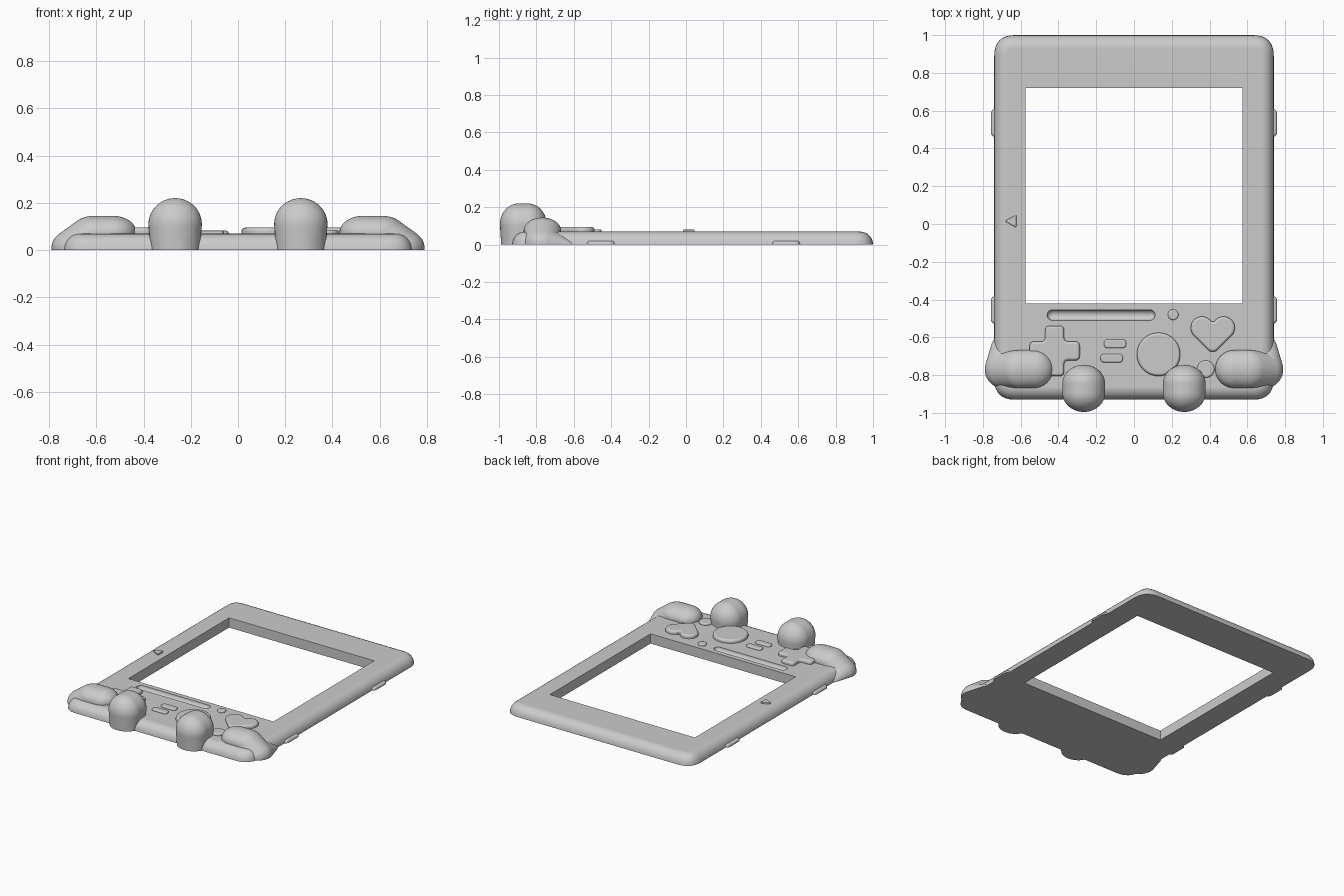
import bpy, bmesh
from math import sin, cos, pi, radians
from mathutils import Vector, Matrix

if "Cube" in bpy.data.objects:
    bpy.data.objects.remove(bpy.data.objects["Cube"], do_unlink=True)

grey = bpy.data.materials.new("plain grey")
grey.use_nodes = True
grey.diffuse_color = (0.6, 0.6, 0.6, 1)
grey.node_tree.nodes["Principled BSDF"].inputs["Base Color"].default_value = grey.diffuse_color


def finish(name, bm):
    bmesh.ops.recalc_face_normals(bm, faces=bm.faces)
    mesh = bpy.data.meshes.new(name)
    bm.to_mesh(mesh)
    bm.free()
    mesh.materials.append(grey)
    ob = bpy.data.objects.new(name, mesh)
    bpy.context.collection.objects.link(ob)
    return ob


def smooth(ob):
    bpy.ops.object.select_all(action='DESELECT')
    ob.select_set(True)
    bpy.context.view_layer.objects.active = ob
    bpy.ops.object.shade_smooth_by_angle(angle=radians(35))


# Outlines, all counter-clockwise
def arc(cx, cy, r, a0, a1, n):
    return [Vector((cx + r * cos(radians(a0 + (a1 - a0) * i / n)),
                    cy + r * sin(radians(a0 + (a1 - a0) * i / n)))) for i in range(n + 1)]


def circle(cx, cy, r):
    return arc(cx, cy, r, 0, 360, 40)[:-1]


def fillet(corners, r, n=8):
    pts = [Vector(c) for c in corners]
    out = []
    for i, p in enumerate(pts):
        a = p + (pts[i - 1] - p).normalized() * r
        b = p + (pts[(i + 1) % len(pts)] - p).normalized() * r
        for k in range(n + 1):
            t = k / n
            out.append(a * (1 - t) ** 2 + p * 2 * t * (1 - t) + b * t * t)
    return out


def rect(cx, cy, hx, hy, r):
    return fillet([(cx - hx, cy - hy), (cx + hx, cy - hy),
                   (cx + hx, cy + hy), (cx - hx, cy + hy)], r)


def inset(pts, d):
    out = []
    for i, p in enumerate(pts):
        e1 = (p - pts[i - 1]).normalized()
        e2 = (pts[(i + 1) % len(pts)] - p).normalized()
        n1, n2 = Vector((-e1.y, e1.x)), Vector((-e2.y, e2.x))
        out.append(p + (n1 + n2) * (d / (1 + n1.dot(n2))))
    return out


def pad(name, outline, z0, z1, r, steps=6):
    """Extruded outline with a rounded top edge."""
    layers = [(0, z0)] if z1 - r > z0 + 1e-4 else []
    for i in range(steps + 1):
        a = pi / 2 * i / steps
        layers.append((r * (1 - cos(a)), z1 - r + r * sin(a)))
    bm = bmesh.new()
    rings = [[bm.verts.new((p.x, p.y, z)) for p in inset(outline, d)] for d, z in layers]
    n = len(outline)
    for lo, hi in zip(rings, rings[1:]):
        for i in range(n):
            j = (i + 1) % n
            bm.faces.new((lo[i], lo[j], hi[j], hi[i]))
    bm.faces.new(rings[0][::-1])
    bm.faces.new(rings[-1])
    return finish(name, bm)


def blob(name, balls, side=1, floor=True):
    """Convex skin around ellipsoids (centre, radii), cut flat at the ground."""
    bm = bmesh.new()
    for c, r in balls:
        bmesh.ops.create_uvsphere(bm, u_segments=40, v_segments=24, radius=1,
                                  matrix=Matrix.Translation((c[0] * side, c[1], c[2]))
                                  @ Matrix.Diagonal((*r, 1)))
    hull = bmesh.ops.convex_hull(bm, input=bm.verts[:])
    junk = set(hull["geom_interior"]) | set(hull["geom_unused"])
    bmesh.ops.delete(bm, geom=[v for v in junk if isinstance(v, bmesh.types.BMVert)],
                     context='VERTS')
    hull_faces = [f for f in bm.faces if len(f.verts) > 3]
    bmesh.ops.delete(bm, geom=hull_faces, context='FACES_ONLY')
    if floor:
        bmesh.ops.bisect_plane(bm, geom=bm.verts[:] + bm.edges[:] + bm.faces[:],
                               plane_co=(0, 0, 0), plane_no=(0, 0, 1), clear_inner=True)
        bmesh.ops.holes_fill(bm, edges=[e for e in bm.edges if e.is_boundary], sides=0)
    return finish(name, bm)


def cut(ob, cutter):
    mod = ob.modifiers.new("cut", 'BOOLEAN')
    mod.operation, mod.solver, mod.object = 'DIFFERENCE', 'EXACT', cutter
    cutter.hide_render = True
    bpy.context.view_layer.update()
    deps = bpy.context.evaluated_depsgraph_get()
    mesh = bpy.data.meshes.new_from_object(ob.evaluated_get(deps))
    ob.modifiers.clear()
    ob.data = mesh
    bpy.data.objects.remove(cutter, do_unlink=True)


TOP = 0.07
parts = []

# Case with screen opening and speaker groove
case = pad("case", rect(0, 0.035, 0.74, 0.965, 0.11), 0, TOP, 0.068)
bm = bmesh.new()
bmesh.ops.create_cube(bm, size=1, matrix=Matrix.Translation((0, 0.15, 0))
                      @ Matrix.Diagonal((1.15, 1.14, 1, 1)))
cut(case, finish("screen_cutter", bm))
groove = [((x, -0.482, TOP), (0.028, 0.028, 0.028)) for x in (-0.432, 0.084)]
cut(case, blob("groove_cutter", groove, floor=False))
parts.append(case)

# Buttons on the face
a, w = 0.133, 0.05
cross = [(-w, -a), (w, -a), (w, -w), (a, -w), (a, w), (w, w),
         (w, a), (-w, a), (-w, w), (-a, w), (-a, -w), (-w, -w)]
parts.append(pad("direction_pad",
                 fillet([(x - 0.42, y - 0.672) for x, y in cross], 0.025), 0.05, 0.095, 0.015))
parts.append(pad("round_button", circle(0.13, -0.69, 0.115), 0.05, 0.095, 0.015))
hx, hy = 0.417, -0.58
heart = (arc(hx + 0.057, hy + 0.03, 0.06, -45, 145, 18)
         + arc(hx - 0.057, hy + 0.03, 0.06, 35, 225, 18)
         + arc(hx, hy - 0.0615, 0.035, 225, 315, 8))
parts.append(pad("heart_button", heart, 0.05, 0.095, 0.015))
parts.append(pad("small_button", circle(0.38, -0.768, 0.046), 0.05, 0.085, 0.01))
parts.append(pad("light", circle(0.207, -0.48, 0.028), 0.05, 0.082, 0.008))
for name, x, y in (("upper_pill", -0.1, -0.634), ("lower_pill", -0.118, -0.71)):
    parts.append(pad(name, rect(x, y, 0.059, 0.023, 0.022), 0.05, 0.082, 0.008))
parts.append(pad("arrow_mark", fillet([(-0.685, 0.015), (-0.622, -0.02), (-0.622, 0.05)], 0.012),
                 0.05, 0.08, 0.004))

# Paired parts on both sides
for side, label in ((1, "left"), (-1, "right")):
    for y, place in ((0.535, "rear"), (-0.455, "front")):
        parts.append(pad(f"{label}_{place}_side_key",
                         rect(side * 0.72, y, 0.038, 0.075, 0.03), 0, 0.02, 0.015))
    # Upright rounded paws at the front edge
    paw = [((0.266, y, z), (0.113 * s, 0.1 * s, 0.11))
           for y in (-0.895, -0.845) for z, s in ((0.11, 1), (0, 0.93))]
    parts.append(blob(f"{label}_paw", paw, side))
    # Feet wrapping over the front corners
    outer = ((0.69, -0.77, 0.01), (0.1, 0.1, 0.08))
    toe = [((x, -0.768, 0.075), (0.1, 0.1, 0.07)) for x in (0.53, 0.61)]
    parts.append(blob(f"{label}_foot", toe + [outer], side))
    heel = ((0.7, -0.675, 0), (0.06, 0.09, 0.035))
    parts.append(blob(f"{label}_heel", [outer, heel], side))

for ob in parts:
    smooth(ob)
    mod = ob.modifiers.new("even shading", 'WEIGHTED_NORMAL')
    mod.keep_sharp = True
